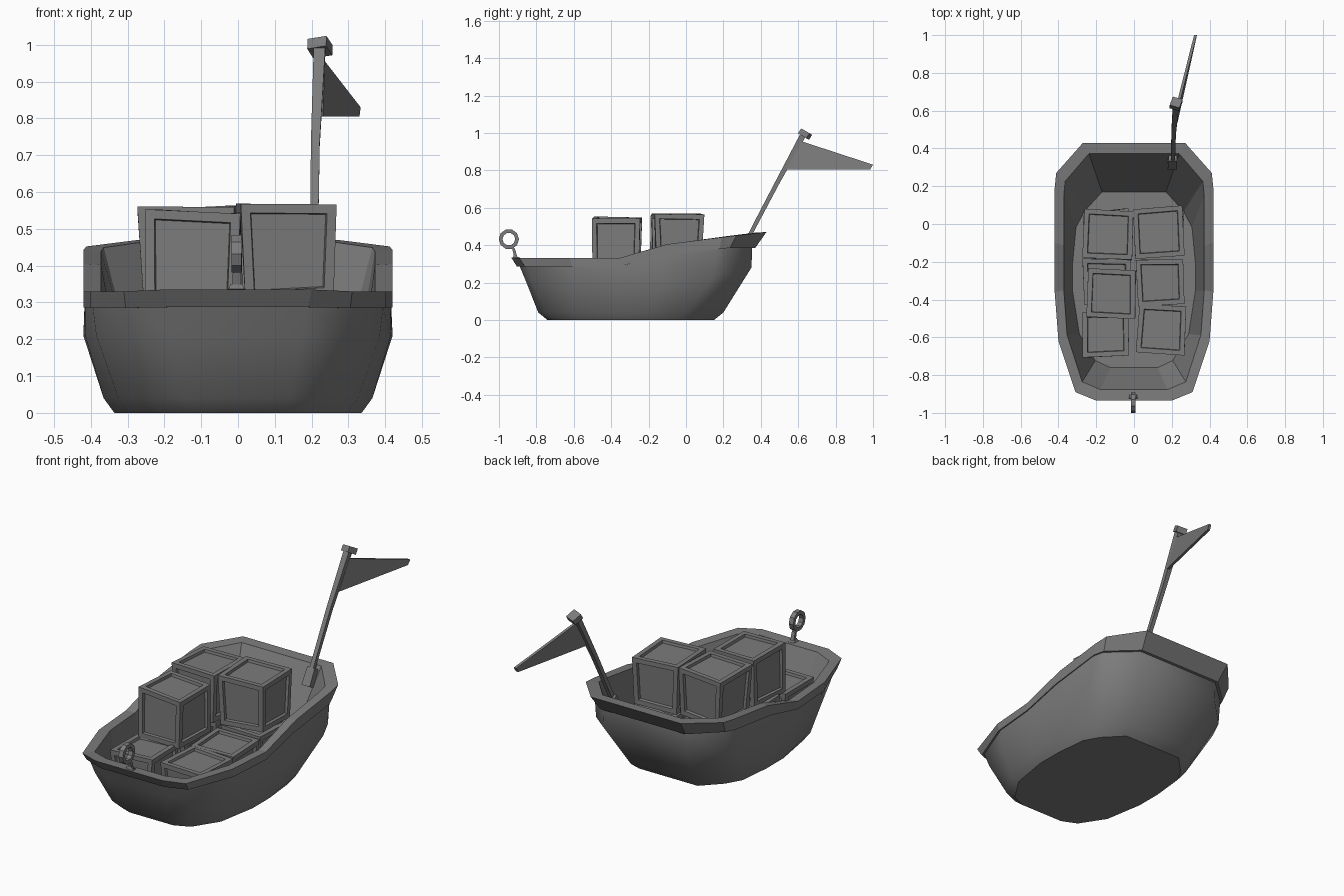
import bpy, bmesh, math, random
from mathutils import Vector, Matrix

if "Cube" in bpy.data.objects:
    bpy.data.objects.remove(bpy.data.objects["Cube"])

random.seed(4)
dark = bpy.data.materials.new("dark_grey")
dark.diffuse_color = (.2, .2, .2, 1)
dark.use_nodes = True
dark.node_tree.nodes["Principled BSDF"].inputs["Base Color"].default_value = dark.diffuse_color


def finish(bm, name):
    bmesh.ops.recalc_face_normals(bm, faces=bm.faces[:])
    mesh = bpy.data.meshes.new(name)
    bm.to_mesh(mesh)
    bm.free()
    mesh.materials.append(dark)
    ob = bpy.data.objects.new(name, mesh)
    bpy.context.collection.objects.link(ob)
    return ob


def loft(name, rings, loop=False, smooth_rows=0):
    """Skin a list of closed rings; cap the ends unless the rings form a loop."""
    bm = bmesh.new()
    rows = [[bm.verts.new(p) for p in r] for r in rings]
    n = len(rows[0])
    pairs = list(zip(rows, rows[1:])) + ([(rows[-1], rows[0])] if loop else [])
    for k, (a, b) in enumerate(pairs):
        for i in range(n):
            j = (i + 1) % n
            bm.faces.new((a[i], a[j], b[j], b[i])).smooth = k < smooth_rows
    if not loop:
        bm.faces.new(rows[0])
        bm.faces.new(rows[-1])
    return finish(bm, name)


# Hull: right half outlines from stern to bow, mirrored into full rings
RIM = [(.27, .43, .47), (.412, .27, .452), (.42, .19, .442), (.42, -.1, .405),
       (.42, -.36, .33), (.40, -.62, .33), (.31, -.89, .33), (.20, -.935, .335)]
LIP = [(.255, .37, .385), (.40, .235, .385), (.42, .18, .38), (.42, -.13, .342),
       (.42, -.36, .287), (.40, -.61, .285), (.305, -.86, .285), (.19, -.905, .287)]
MID = [(.25, .35, .28), (.385, .22, .25), (.413, .14, .225), (.42, -.12, .21),
       (.415, -.36, .21), (.385, -.61, .21), (.285, -.822, .21), (.175, -.857, .21)]
LOW = [(.19, .20, .04), (.295, .09, .04), (.345, 0, .04), (.365, -.2, .04),
       (.365, -.36, .04), (.325, -.6, .04), (.23, -.75, .04), (.14, -.79, .04)]


def ring(half):
    return half + [(-x, y, z) for x, y, z in reversed(half)]


def scaled(half, sx, sy, cy, dz=0):
    return [(x * sx, cy + (y - cy) * sy, z + dz) for x, y, z in half]


# Smooth outer planking, faceted rim and inside
loft("boat_hull", [ring(h) for h in (
    scaled(LOW, .92, .9, -.3, -.04), LOW, MID, scaled(LIP, .985, .975, -.27),
    LIP, RIM, scaled(RIM, .885, .915, -.25, -.003), scaled(LOW, .89, .94, -.3, .01))],
    smooth_rows=3)


# Crates: slightly uneven boxes with a recessed panel on every face
def crate(name, x, y, z, size, height, turn, taper=.95):
    bm = bmesh.new()
    bmesh.ops.create_cube(bm, size=1)
    for v in bm.verts:
        k = size * (taper if v.co.z < 0 else 1)
        v.co = Vector((v.co.x * k, v.co.y * k, v.co.z * height))
        v.co += Vector([random.uniform(-.007, .007) for _ in range(3)])
    panels = bm.faces[:]
    bmesh.ops.inset_individual(bm, faces=panels, thickness=.036)
    bmesh.ops.inset_individual(bm, faces=panels, thickness=.004, depth=-.014)
    bmesh.ops.transform(bm, verts=bm.verts, matrix=Matrix.Translation((x, y, z))
                        @ Matrix.Rotation(math.radians(turn), 4, 'Z'))
    finish(bm, name)


for i, (x, y, size, turn) in enumerate([
        (-.15, -.583, .235, 0), (.143, -.56, .255, -4), (.14, -.31, .245, 2),
        (-.145, -.31, .245, 1), (-.14, -.05, .24, 3), (.14, -.05, .24, -2)]):
    crate(f"lower_crate_{i + 1}", x, y, .17, size, .24, turn, .88)
for i, (x, y, z, size, turn) in enumerate([
        (-.122, -.374, .418, .258, -3), (-.135, -.06, .43, .255, -3),
        (.135, -.047, .439, .26, 4)]):
    crate(f"upper_crate_{i + 1}", x, y, z, size, .258, turn)


# Square bars along a path, leaning towards the stern
def bar(name, stops, twist=0):
    turn = Matrix.Rotation(math.radians(twist), 3, Vector((0, .5, .87)))
    side, deep = turn @ Vector((1, 0, 0)), turn @ Vector((0, .87, -.5))
    loft(name, [[Vector(p) + side * a * w + deep * b * w
                 for a, b in ((-1, -1), (1, -1), (1, 1), (-1, 1))] for p, w in stops])


bar("flag_pole_socket", [((.203, .31, .37), .025), ((.205, .352, .455), .022)])
bar("flag_pole", [((.205, .315, .40), .011), ((.207, .365, .5), .011),
                  ((.21, .486, .73), .012), ((.222, .632, 1.0), .016)])
bar("flag_pole_cap", [((.222, .628, .98), .027), ((.223, .645, 1.007), .027)], -18)

# Pennant
FLAG = [(.228, .618, .955), (.222, .535, .805), (.322, .985, .805), (.325, 1.0, .83)]
loft("flag", [[(x + d, y, z) for x, y, z in FLAG] for d in (-.007, .008)])

# Bow ring with its stem and foot
eye = []
for i in range(10):
    a = 2 * math.pi * i / 10
    eye.append([(dx, -.947 + r * math.cos(a), .432 + r * math.sin(a))
                for dx, r in ((-.017, .034), (.009, .034), (.009, .054), (-.017, .054))])
loft("bow_ring", eye, loop=True)
bar("bow_ring_stem", [((-.004, -.908, .33), .011), ((-.004, -.924, .388), .01)])
bar("bow_ring_foot", [((-.004, -.905, .325), .022), ((-.004, -.907, .342), .016)])
